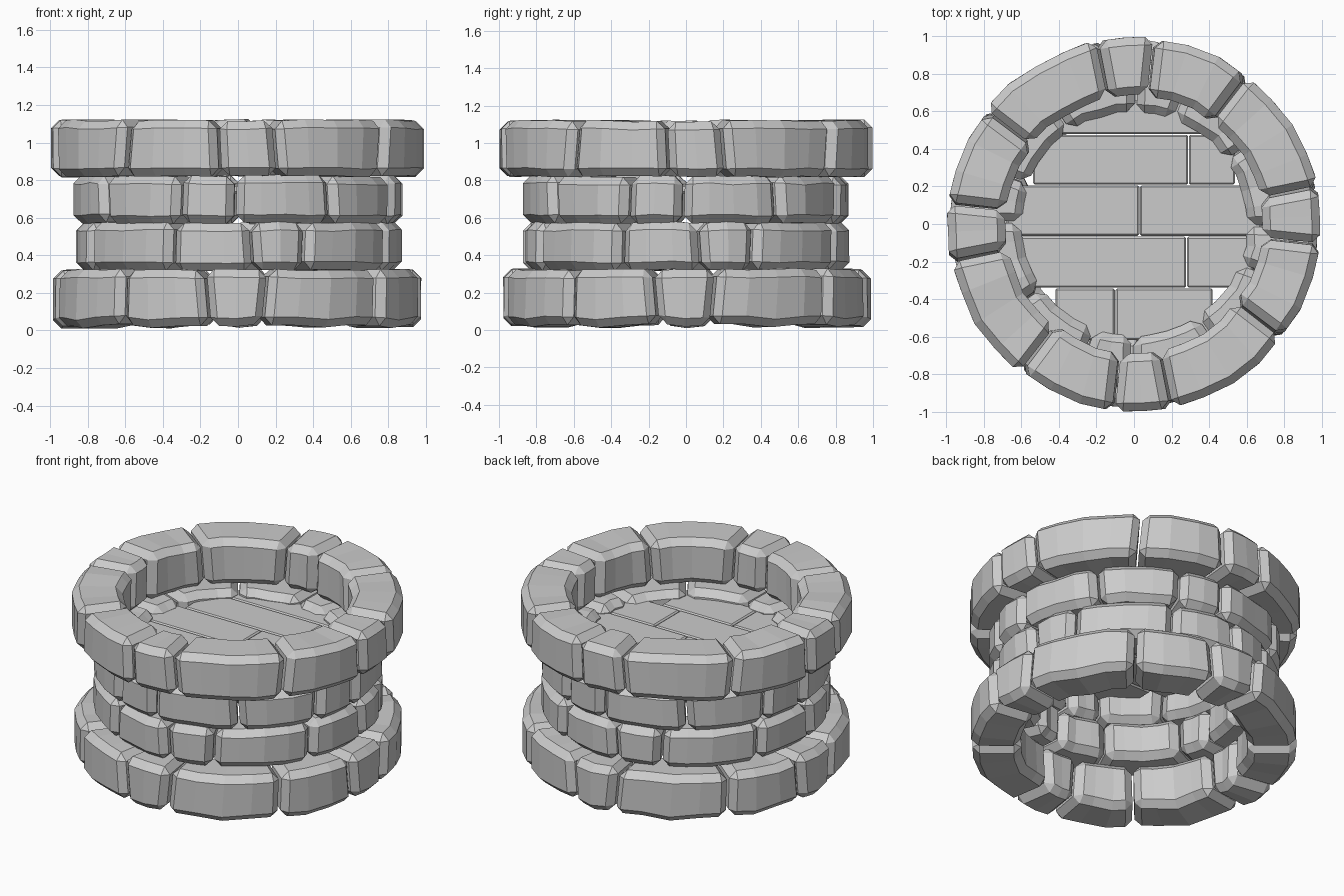
import bpy, bmesh, random
from math import radians, sin, cos, pi, sqrt

if "Cube" in bpy.data.objects:
    bpy.data.objects.remove(bpy.data.objects["Cube"])

random.seed(7)


def finish(bm, name):
    bmesh.ops.recalc_face_normals(bm, faces=bm.faces)
    me = bpy.data.meshes.new(name)
    bm.to_mesh(me)
    bm.free()
    ob = bpy.data.objects.new(name, me)
    bpy.context.collection.objects.link(ob)
    return ob


def stone(name, a0, a1, t0, t1, r0, r1, z0, z1, low=0.0):
    """Curved block between two angles (degrees); t0/t1 tilt its end joints."""
    bm = bmesh.new()
    n = max(2, round((a1 - a0) / 10))
    gap = 0.45
    rings = []
    for i in range(n + 1):
        f = i / n
        a = (a0 + gap) * (1 - f) + (a1 - gap) * f
        t = t0 * (1 - f) + t1 * f
        dr = random.uniform(-0.012, 0.006)
        dt, db = random.uniform(-0.008, 0.006), random.uniform(-0.006, 0.006)
        if i == n // 2:
            db -= low
        ring = []
        for r, z, s in ((r1 + dr, z0 + db, -1), (r1 + dr, z1 + dt, 1),
                        (r0 + dr, z1 + dt, 1), (r0 + dr, z0 + db, -1)):
            b = radians(a + s * t)
            ring.append(bm.verts.new((r * cos(b), r * sin(b), z)))
        rings.append(ring)
    for p, q in zip(rings, rings[1:]):
        for k in range(4):
            bm.faces.new((p[k], p[(k + 1) % 4], q[(k + 1) % 4], q[k]))
    bm.faces.new(rings[0])
    bm.faces.new(rings[-1][::-1])
    bmesh.ops.recalc_face_normals(bm, faces=bm.faces)
    # worn chamfers on the block's own edges only
    sharp = [e for e in bm.edges if e.calc_face_angle(0) > radians(50)]
    bmesh.ops.bevel(bm, geom=sharp, offset=0.043, segments=1, affect='EDGES',
                    profile=0.5, clamp_overlap=True)
    return finish(bm, name)


# Courses: name, inner/outer radius, bottom/top, three joints (degrees from the
# front) repeated every quarter turn, joint tilts, and bottom sag
courses = [
    ("base_stone", 0.69, 0.985, 0.03, 0.325, (-39.5, -10, 9), (0.3, -0.8, 0.9), 0.015),
    ("lower_wall_stone", 0.605, 0.87, 0.32, 0.575, (-24, 5, 25), (0.3, -0.6, 0.4), 0),
    ("upper_wall_stone", 0.605, 0.878, 0.57, 0.825, (-21, -1, 35), (0.4, 0.2, -0.6), 0),
    ("rim_stone", 0.69, 0.997, 0.82, 1.12, (-38, -6, 12), (0.9, -0.4, -0.8), 0),
]
for name, r0, r1, z0, z1, joints, tilts, low in courses:
    ends = list(joints) + [joints[0] + 90]
    tl = list(tilts) + [tilts[0]]
    for quarter in range(4):
        off = -90 + 90 * quarter
        for k in range(3):
            stone(f"{name}_{quarter * 3 + k + 1}", ends[k] + off, ends[k + 1] + off,
                  tl[k], tl[k + 1], r0, r1, z0, z1, low)


# Plank cover, cut to fit inside the upper wall
def plank(name, x0, x1, y0, y1, z0=0.73, z1=0.775):
    bm = bmesh.new()
    bmesh.ops.create_cube(bm, size=1)
    for v in bm.verts:
        v.co = ((x0 + x1) / 2 + v.co.x * (x1 - x0 - 0.004),
                (y0 + y1) / 2 + v.co.y * (y1 - y0 - 0.004),
                z1 if v.co.z > 0 else z0)
    bmesh.ops.bevel(bm, geom=bm.edges[:], offset=0.009, segments=1,
                    affect='EDGES', profile=0.5)
    finish(bm, name)


rows = [(-0.62, -0.34, -0.10), (-0.34, -0.065, 0.28), (-0.065, 0.207, 0.03),
        (0.207, 0.477, 0.29), (0.477, 0.66, None)]
for i, (y0, y1, seam) in enumerate(rows):
    far = max(abs(y0), abs(y1))
    half = max(0.42, min(0.68, sqrt(max(0.0, 0.72 ** 2 - far ** 2))))
    xs = [-half, half] if seam is None else [-half, seam, half]
    for j in range(len(xs) - 1):
        plank(f"plank_{i + 1}_{j + 1}", xs[j], xs[j + 1], y0, y1)
